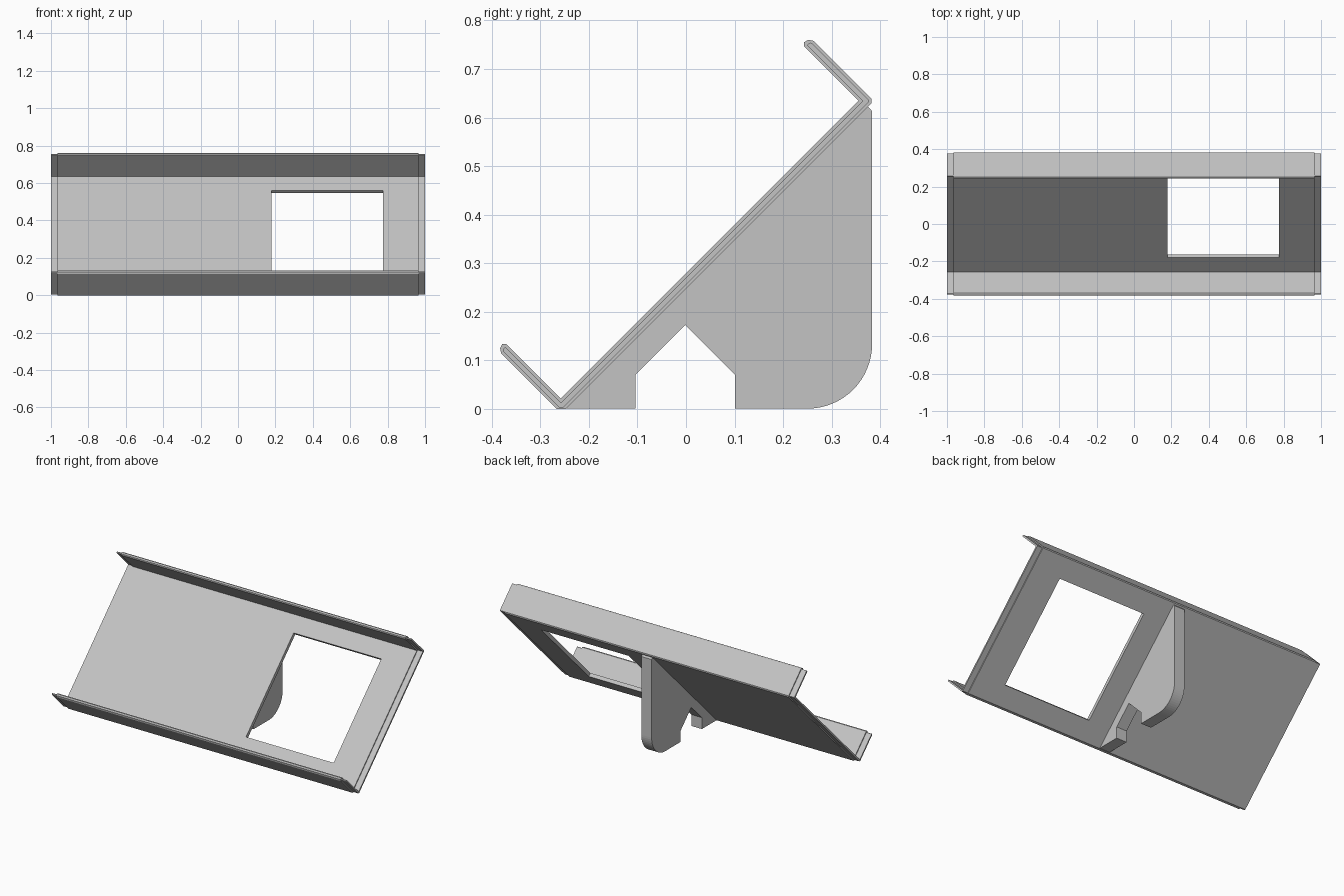
import bpy, bmesh, math

if "Cube" in bpy.data.objects:
    bpy.data.objects.remove(bpy.data.objects["Cube"], do_unlink=True)

R2 = math.sqrt(2)

# Single light grey finish
grey = bpy.data.materials.new("light grey")
grey.use_nodes = True
COL = (0.55, 0.55, 0.55, 1)
grey.diffuse_color = COL
grey.node_tree.nodes["Principled BSDF"].inputs["Base Color"].default_value = COL


def tilt(u, n):
    """Distance along the 45 degree panel and out from it -> (y, z)."""
    return ((u - n) / R2, (u + n) / R2)


def extrude(name, profile, x0, x1):
    """Solid from a (y, z) profile swept between two x positions."""
    bm = bmesh.new()
    face = bm.faces.new([bm.verts.new((x0, y, z)) for y, z in profile])
    swept = bmesh.ops.extrude_face_region(bm, geom=[face])
    verts = [g for g in swept["geom"] if isinstance(g, bmesh.types.BMVert)]
    bmesh.ops.translate(bm, verts=verts, vec=(x1 - x0, 0, 0))
    bmesh.ops.recalc_face_normals(bm, faces=bm.faces)
    mesh = bpy.data.meshes.new(name)
    bm.to_mesh(mesh)
    bm.free()
    mesh.materials.append(grey)
    ob = bpy.data.objects.new(name, mesh)
    bpy.context.collection.objects.link(ob)
    return ob


# Panel dimensions in tilted coordinates
BACK, FRONT, TIP = 0.1747, 0.197, 0.362
LOW_OUT, LOW_IN, HIGH_IN, HIGH_OUT = -0.189, -0.1676, 0.700, 0.722


def tray_profile(i=0.0):
    """Channel section: sloped panel with a flange on each long edge, inset by i."""
    b, f, t = BACK + i, FRONT - i, TIP - 1.4 * i
    lo, li, hi, ho = LOW_OUT + i, LOW_IN - i, HIGH_IN + i, HIGH_OUT - i
    c = 0.006 if i == 0 else 0.002
    c_low = 0.0125 if i == 0 else 0.006
    points = [(lo + c_low, b), (ho - c, b), (ho, b + c),
              (ho, t - 2 * c), (ho - c, t - c / 2), (hi + c, t), (hi, t - c),
              (hi, f), (li, f),
              (li, t - c), (li - c, t), (lo + c, t - c / 2), (lo, t - 2 * c),
              (lo, b + c_low)]
    return [tilt(u, n) for u, n in points]


# Main tray with a rectangular window cut square to the panel
tray = extrude("tray", tray_profile(), -0.965, 0.965)
window = [tilt(u, n) for u, n in [(-0.057, 0.1), (0.596, 0.1), (0.596, 0.28), (-0.057, 0.28)]]
cutter = extrude("window_cutter", window, 0.18, 0.775)
cutter.hide_render = True
cut = tray.modifiers.new("window", "BOOLEAN")
cut.operation = "DIFFERENCE"
cut.solver = "EXACT"
cut.object = cutter
bpy.context.view_layer.objects.active = tray
bpy.ops.object.modifier_apply(modifier=cut.name)
bpy.data.objects.remove(cutter, do_unlink=True)

# Thinner stepped tabs at both ends
for name, side in (("left_end_tab", 1), ("right_end_tab", -1)):
    extrude(name, tray_profile(0.006), side * 0.955, side * 1.0)

# Upright rib behind the panel, with a pointed notch and a rounded rear foot
RAD = 0.133
rib = [(-0.258, 0.0), (-0.104, 0.0), (-0.104, 0.07), (-0.0015, 0.172), (0.101, 0.07), (0.101, 0.0)]
for k in range(17):
    a = math.radians(-90 + 90 * k / 16)
    rib.append((0.2505 + RAD * math.cos(a), RAD + RAD * math.sin(a)))
rib += [(0.3835, 0.613), (0.374, 0.624)]
extrude("support_rib", rib, -0.035, 0.035)
